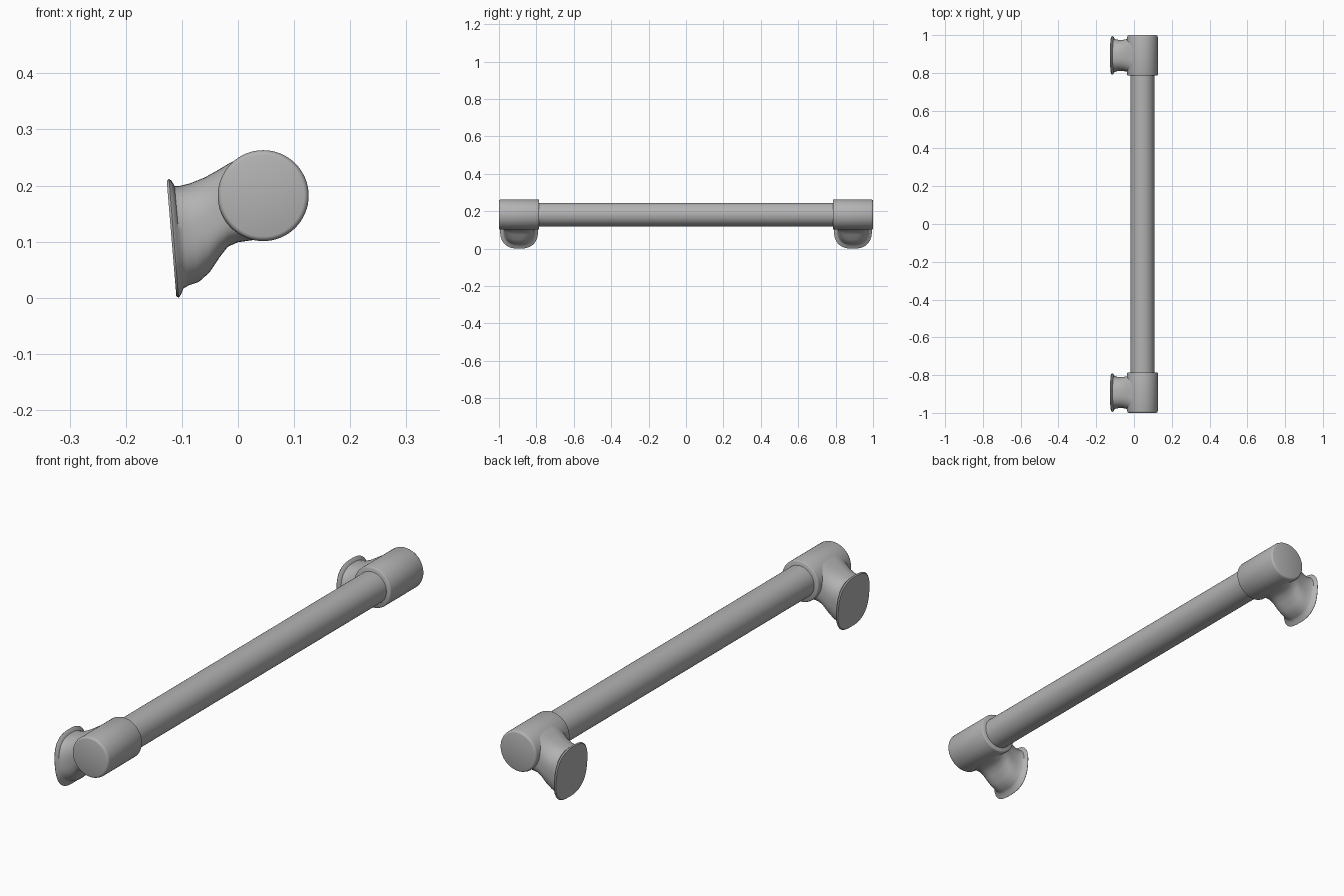
import bpy, bmesh, math
from mathutils import Matrix

cube = bpy.data.objects.get("Cube")
if cube:
    bpy.data.objects.remove(cube, do_unlink=True)

grey = bpy.data.materials.new("satin grey")
grey.use_nodes = True
GREY = (0.45, 0.45, 0.45, 1)
grey.diffuse_color = GREY
grey.node_tree.nodes["Principled BSDF"].inputs["Base Color"].default_value = GREY

AXIS_X, AXIS_Z = 0.045, 0.182      # centre line of the rail
MOUNT_Y = 0.8925                   # middle of each end mount


def finish(name, bm):
    bmesh.ops.recalc_face_normals(bm, faces=bm.faces)
    mesh = bpy.data.meshes.new(name)
    bm.to_mesh(mesh)
    bm.free()
    mesh.materials.append(grey)
    obj = bpy.data.objects.new(name, mesh)
    bpy.context.collection.objects.link(obj)
    bpy.ops.object.select_all(action="DESELECT")
    obj.select_set(True)
    bpy.context.view_layer.objects.active = obj
    bpy.ops.object.shade_smooth_by_angle(angle=math.radians(40))
    return obj


def loft(name, rings):
    """Skin a run of closed rings and cap both ends."""
    bm = bmesh.new()
    loops = [[bm.verts.new(p) for p in ring] for ring in rings]
    n = len(loops[0])
    for a, b in zip(loops, loops[1:]):
        for i in range(n):
            j = (i + 1) % n
            bm.faces.new((a[i], a[j], b[j], b[i]))
    bm.faces.new(loops[0])
    bm.faces.new(loops[-1])
    return finish(name, bm)


def rod(name, profile, sides=64):
    """Round part along y from (y, radius) pairs."""
    angles = [2 * math.pi * i / sides for i in range(sides)]
    return loft(name, [[(AXIS_X + r * math.cos(a), y, AXIS_Z + r * math.sin(a))
                        for a in angles] for y, r in profile])


def oval(y, top, bottom, half_width, power, sides=64):
    """Rounded section whose upright axis runs from bottom to top (x, z)."""
    ring = []
    for i in range(sides):
        a = 2 * math.pi * i / sides
        c, s = math.cos(a), math.sin(a)
        u = math.copysign(abs(c) ** (2 / power), c)
        t = (math.copysign(abs(s) ** (2 / power), s) + 1) / 2
        ring.append((bottom[0] + (top[0] - bottom[0]) * t, y + half_width * u,
                     bottom[1] + (top[1] - bottom[1]) * t))
    return ring


# Rail
rod("rail", [(-0.9, 0.063), (0.9, 0.063)])

# Foot sections from wall flange to sleeve: top, bottom, half width, power
FOOT = [
    ((-0.127, 0.208), (-0.110, 0.003), 0.098, 2.6),
    ((-0.123, 0.212), (-0.106, 0.000), 0.102, 2.6),
    ((-0.118, 0.208), (-0.102, 0.005), 0.099, 2.6),
    ((-0.113, 0.199), (-0.097, 0.017), 0.089, 2.5),
    ((-0.105, 0.199), (-0.088, 0.022), 0.085, 2.5),
    ((-0.085, 0.204), (-0.070, 0.028), 0.082, 2.5),
    ((-0.060, 0.214), (-0.050, 0.046), 0.083, 2.6),
    ((-0.035, 0.228), (-0.033, 0.072), 0.087, 2.8),
    ((-0.015, 0.240), (-0.018, 0.091), 0.093, 3.2),
    ((0.005, 0.250), (0.000, 0.099), 0.099, 3.6),
    ((0.040, 0.258), (0.035, 0.104), 0.102, 4.0),
]

# End mounts: sleeve round the rail plus flared foot
for side, label in ((-1, "front"), (1, "back")):
    r = 0.081
    outline = [(0.785, r - 0.004), (0.787, r - 0.001), (0.790, r), (0.990, r),
               (0.995, r - 0.0015), (0.9985, r - 0.004), (1.0, r - 0.008)]
    rod(label + "_sleeve", [(side * y, rad) for y, rad in outline])
    loft(label + "_foot", [oval(side * MOUNT_Y, *section) for section in FOOT])
